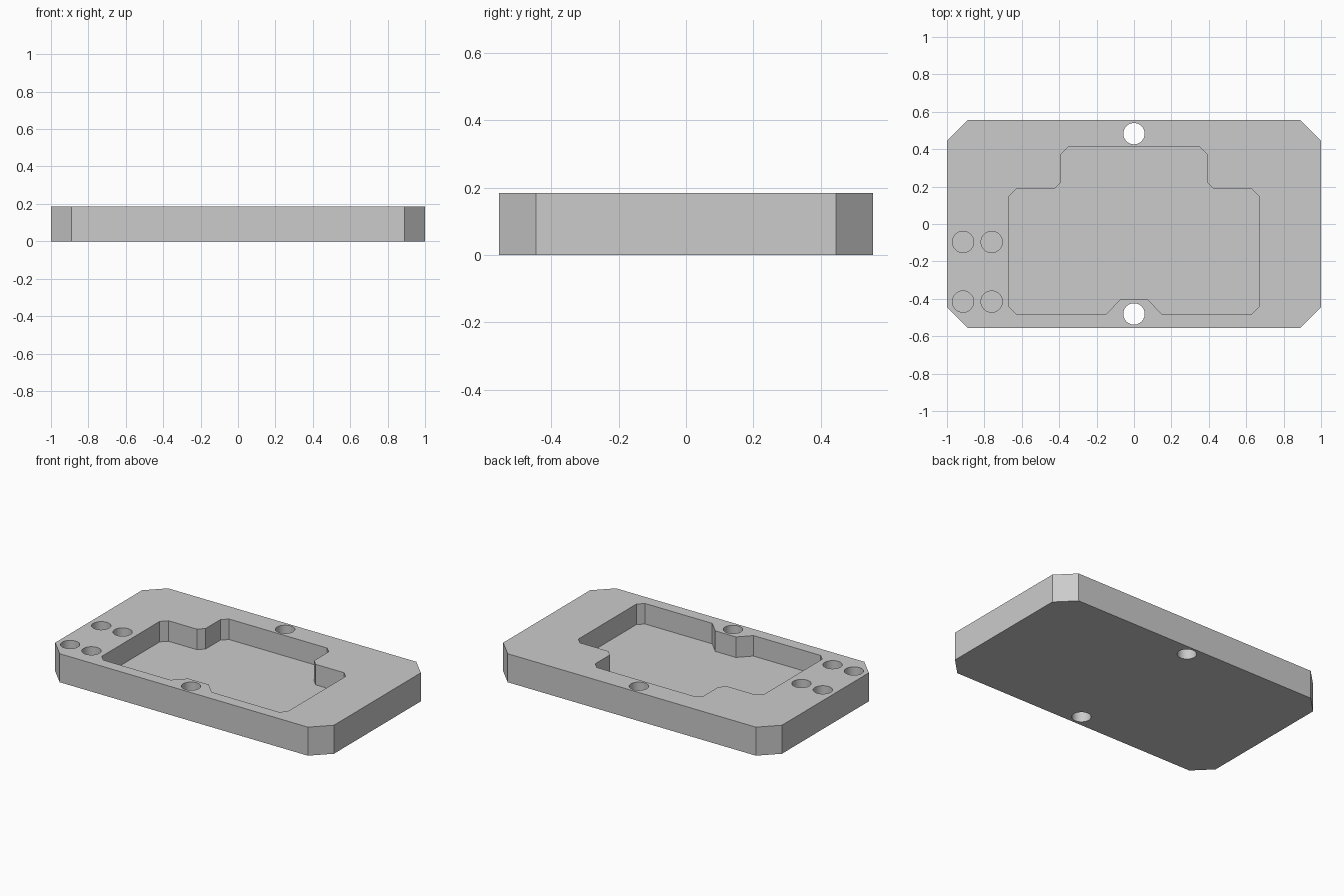
import bpy
import bmesh
from math import cos, sin, tau, radians

if "Cube" in bpy.data.objects:
    bpy.data.objects.remove(bpy.data.objects["Cube"], do_unlink=True)

HEIGHT = 0.185
FLOOR = 0.052
HOLE_RADIUS = 0.057

grey = bpy.data.materials.new("plain grey")
grey.use_nodes = True
grey.diffuse_color = (0.6, 0.6, 0.6, 1)
grey.node_tree.nodes["Principled BSDF"].inputs["Base Color"].default_value = (0.6, 0.6, 0.6, 1)


def add_prism(bm, outline, bottom, top):
    """Extrude a closed counter-clockwise outline between two heights."""
    face = bm.faces.new([bm.verts.new((x, y, bottom)) for x, y in outline])
    extruded = bmesh.ops.extrude_face_region(bm, geom=[face])["geom"]
    verts = [v for v in extruded if isinstance(v, bmesh.types.BMVert)]
    bmesh.ops.translate(bm, verts=verts, vec=(0, 0, top - bottom))


def mirrored(right_half):
    """Close a right-hand profile with its mirror image."""
    return right_half + [(-x, y) for x, y in reversed(right_half)]


def circle(cx, cy, radius=HOLE_RADIUS, sides=48):
    return [(cx + radius * cos(tau * i / sides), cy + radius * sin(tau * i / sides))
            for i in range(sides)]


def make_object(name, bm):
    bmesh.ops.recalc_face_normals(bm, faces=bm.faces)
    mesh = bpy.data.meshes.new(name)
    bm.to_mesh(mesh)
    bm.free()
    mesh.materials.append(grey)
    obj = bpy.data.objects.new(name, mesh)
    bpy.context.collection.objects.link(obj)
    return obj


# Plate with chamfered corners
bm = bmesh.new()
add_prism(bm, mirrored([(0.89, -0.555), (1, -0.445), (1, 0.445), (0.89, 0.555)]), 0, HEIGHT)
plate = make_object("base_plate", bm)

# Stepped pocket, with a notch around the front hole
pocket = mirrored([
    (0.074, -0.405), (0.148, -0.48), (0.63, -0.48), (0.667, -0.443),
    (0.667, 0.15), (0.63, 0.187), (0.426, 0.187), (0.389, 0.224),
    (0.389, 0.374), (0.352, 0.411),
])
bm = bmesh.new()
add_prism(bm, pocket, FLOOR, HEIGHT + 0.1)

# Through holes at the front and back
for y in (-0.481, 0.483):
    add_prism(bm, circle(0, y), -0.1, HEIGHT + 0.1)

# Four blind holes on the right side
for x in (-0.914, -0.761):
    for y in (-0.415, -0.096):
        add_prism(bm, circle(x, y), FLOOR, HEIGHT + 0.1)
cutter = make_object("pocket_and_hole_cutter", bm)
cutter.hide_render = True

# Cut the plate, then discard the cutter
cut = plate.modifiers.new("cut", "BOOLEAN")
cut.operation = "DIFFERENCE"
cut.solver = "EXACT"
cut.object = cutter
bpy.ops.object.select_all(action="DESELECT")
bpy.context.view_layer.objects.active = plate
plate.select_set(True)
bpy.ops.object.modifier_apply(modifier=cut.name)
bpy.data.objects.remove(cutter, do_unlink=True)
bpy.ops.object.shade_smooth_by_angle(angle=radians(30))
